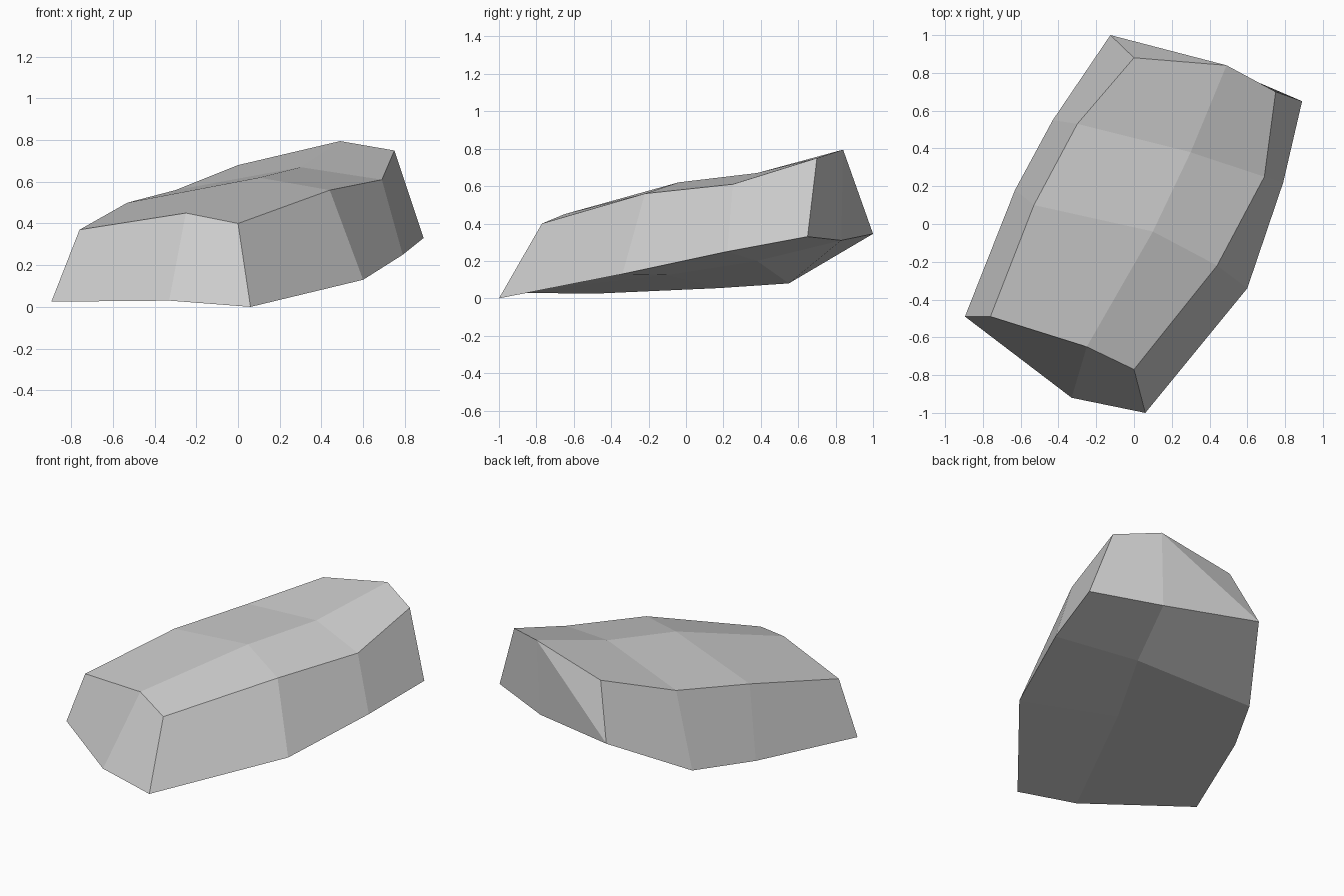
import bpy
import bmesh

default_cube = bpy.data.objects.get("Cube")
if default_cube:
    bpy.data.objects.remove(default_cube, do_unlink=True)


def make_material(name, colour):
    material = bpy.data.materials.new(name)
    material.use_nodes = True
    material.diffuse_color = colour
    material.node_tree.nodes["Principled BSDF"].inputs["Base Color"].default_value = colour
    return material


# Cross-sections from front to back: (upper edge, lower edge), each from -x to +x
sections = [
    ([(-.76, -.49, .37), (-.25, -.65, .45), (0, -.77, .4)],
     [(-.895, -.49, .025), (-.33, -.92, .03), (.06, -1, 0)]),
    ([(-.53, .1, .5), (.1, -.04, .62), (.44, -.22, .56)],
     [(-.63, .18, .055), (.04, -.1, .125), (.6, -.34, .13)]),
    ([(-.3, .53, .56), (.3, .38, .67), (.69, .25, .61)],
     [(-.43, .55, .08), (.29, .38, .2), (.79, .22, .25)]),
    ([(0, .88, .68), (.49, .84, .795), (.75, .7, .75)],
     [(-.125, 1, .345), (.47, .83, .31), (.89, .65, .33)]),
]


def build_rock(name, sections, material):
    bm = bmesh.new()
    upper = [[bm.verts.new(p) for p in section[0]] for section in sections]
    lower = [[bm.verts.new(p) for p in section[1]] for section in sections]

    # Top and underside
    for front, back in zip(range(len(sections)), range(1, len(sections))):
        for grid in (upper, lower):
            for left, right in ((0, 1), (1, 2)):
                bm.faces.new((grid[front][left], grid[front][right],
                              grid[back][right], grid[back][left]))
        # Long side walls
        for side in (0, -1):
            bm.faces.new((lower[front][side], lower[back][side],
                          upper[back][side], upper[front][side]))

    # Front end wall
    for left, right in ((0, 1), (1, 2)):
        bm.faces.new((lower[0][left], lower[0][right], upper[0][right], upper[0][left]))

    # Back end wall, with one twisted panel creased along its diagonal
    bm.faces.new((lower[-1][0], upper[-1][1], upper[-1][0]))
    bm.faces.new((lower[-1][0], lower[-1][1], upper[-1][1]))
    bm.faces.new((lower[-1][1], lower[-1][2], upper[-1][2], upper[-1][1]))

    bmesh.ops.recalc_face_normals(bm, faces=bm.faces[:])
    mesh = bpy.data.meshes.new(name)
    bm.to_mesh(mesh)
    bm.free()
    mesh.materials.append(material)
    rock = bpy.data.objects.new(name, mesh)
    bpy.context.collection.objects.link(rock)
    return rock


stone_grey = make_material("stone_grey", (.6, .6, .6, 1))
build_rock("rock", sections, stone_grey)
